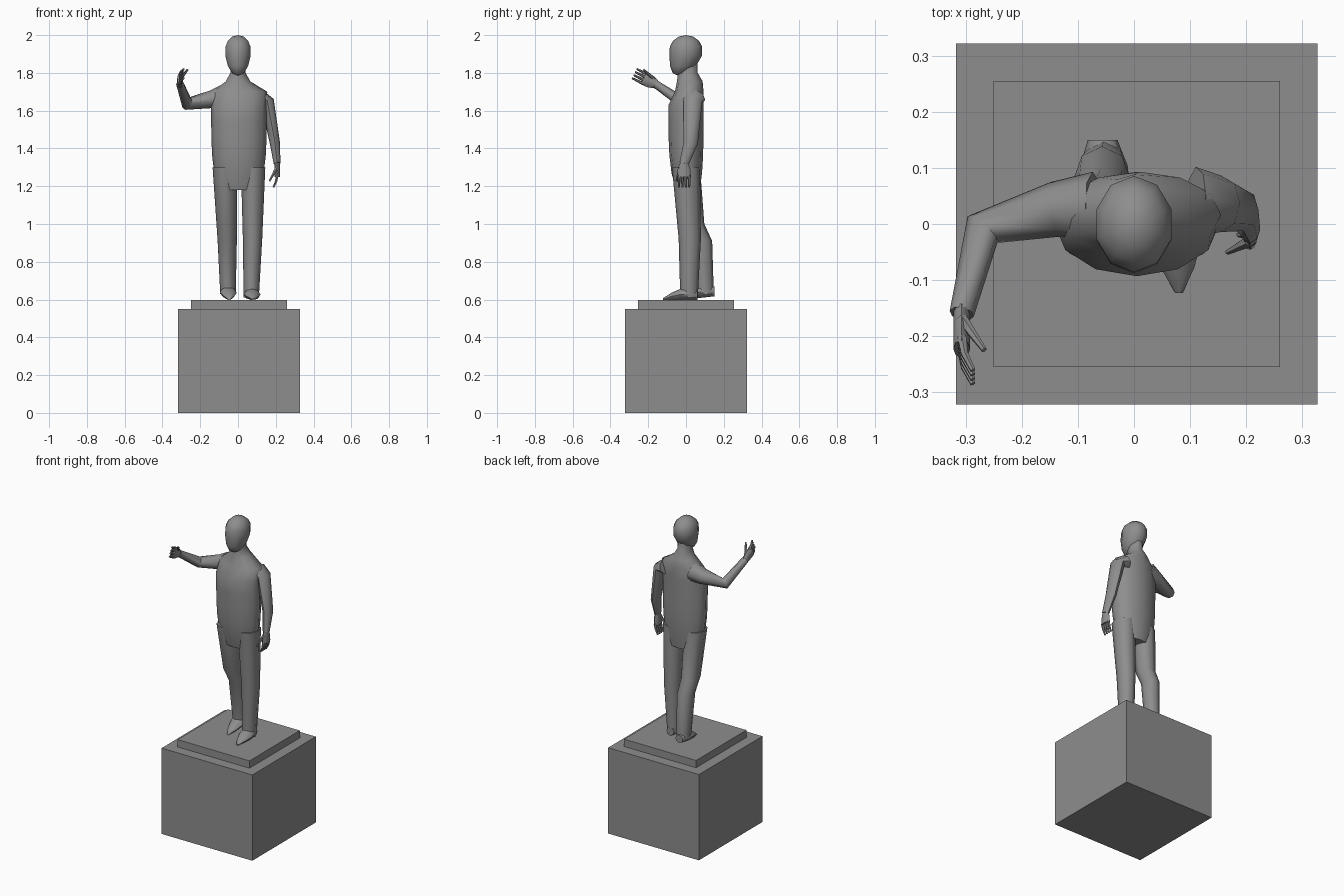
import bpy, bmesh
from math import sin, cos, tau, pi, radians
from mathutils import Vector

default_cube = bpy.data.objects.get("Cube")
if default_cube:
    bpy.data.objects.remove(default_cube, do_unlink=True)

RIGHTWARD, FORWARD, UP = Vector((1, 0, 0)), Vector((0, -1, 0)), Vector((0, 0, 1))

stone = bpy.data.materials.new("grey stone")
stone.use_nodes = True
stone.diffuse_color = (0.27, 0.27, 0.27, 1)
shader = stone.node_tree.nodes["Principled BSDF"]
shader.inputs["Base Color"].default_value = stone.diffuse_color


def finish(name, bm, smooth=True):
    """Turn the bmesh into a named stone object."""
    bmesh.ops.recalc_face_normals(bm, faces=bm.faces[:])
    mesh = bpy.data.meshes.new(name)
    bm.to_mesh(mesh)
    bm.free()
    mesh.materials.append(stone)
    obj = bpy.data.objects.new(name, mesh)
    bpy.context.collection.objects.link(obj)
    if smooth:
        bpy.ops.object.select_all(action='DESELECT')
        obj.select_set(True)
        bpy.context.view_layer.objects.active = obj
        bpy.ops.object.shade_smooth_by_angle(angle=radians(55))


def loft(bm, rows, side=RIGHTWARD, sides=8, axis=None):
    """Skin oval rings, each given as centre, half width and half depth."""
    centres = [Vector(row[0]) for row in rows]
    last = len(rows) - 1
    rings = []
    for i, (centre, width, depth) in enumerate(rows):
        along = axis or centres[min(i + 1, last)] - centres[max(i - 1, 0)]
        along = along.normalized()
        across = (side - along * along.dot(side)).normalized()
        outward = along.cross(across)
        angles = [tau * k / sides for k in range(sides)]
        rings.append([bm.verts.new(centres[i] + across * width * cos(angle)
                                   + outward * depth * sin(angle))
                      for angle in angles])
    for lower, upper in zip(rings, rings[1:]):
        for k in range(sides):
            j = (k + 1) % sides
            bm.faces.new((lower[k], lower[j], upper[j], upper[k]))
    bm.faces.new(rings[0][::-1])
    bm.faces.new(rings[-1])


def lofted_part(name, rows, **options):
    bm = bmesh.new()
    loft(bm, rows, **options)
    finish(name, bm)


def block(name, half, bottom, top):
    bm = bmesh.new()
    bmesh.ops.create_cube(bm, size=2)
    for vert in bm.verts:
        vert.co.x = vert.co.x * half + 0.005
        vert.co.y = vert.co.y * half
        vert.co.z = top if vert.co.z > 0 else bottom
    finish(name, bm, smooth=False)


def arm(name, joints, thick, thin, flatness, side):
    """A limb that tapers evenly from the first joint to the last."""
    rows = []
    for i, joint in enumerate(joints):
        radius = thick + (thin - thick) * i / (len(joints) - 1)
        rows.append((joint, radius, radius * flatness))
    lofted_part(name, rows, side=side)


def leg(name, joints):
    """A limb whose girth grows with height above the slab."""
    rows = []
    for joint in joints:
        radius = 0.04 + (joint[2] - 0.6) * 0.035
        rows.append((joint, radius, radius * 1.15))
    lofted_part(name, rows, axis=UP)


def foot(name, x, heel, toe, lift):
    """A wedge tapering to a pointed toe."""
    steps = 4
    rows = []
    for k in range(steps + 1):
        s = k / steps
        width = 0.045 * sin(pi * (0.2 + 0.75 * s))
        height = 0.032 * sin(pi * (0.3 + 0.65 * s))
        sole = 0.597 + lift * (1 - s)
        centre = (x + s * 0.01, heel + (toe - heel) * s, sole + height)
        rows.append((centre, width, height))
    lofted_part(name, rows, axis=FORWARD)


def hand(name, wrist, forward, thumbward, palmward):
    """Palm, four slightly curled fingers and a thumb."""
    forward, thumbward, palmward = [Vector(d).normalized()
                                    for d in (forward, thumbward, palmward)]

    def at(along, across, inward):
        return Vector(wrist) + forward * along + thumbward * across + palmward * inward

    bm = bmesh.new()
    palm = [(at(along, 0, 0), width, 0.015)
            for along, width in ((-0.01, 0.02), (0.03, 0.034), (0.07, 0.036))]
    loft(bm, palm, side=thumbward)
    for i in range(4):
        spread = (i - 1.5) * 0.018
        finger = []
        for k in range(3):
            radius = 0.009 - k * 0.002
            finger.append((at(0.06 + k * 0.033, spread, k * k * 0.005), radius, radius))
        loft(bm, finger, side=thumbward, sides=6)
    thumb = []
    for k in range(3):
        radius = 0.011 - k * 0.003
        thumb.append((at(0.02 + k * 0.036, 0.02 + k * 0.01, k * 0.02), radius, radius))
    loft(bm, thumb, side=thumbward, sides=6)
    finish(name, bm)


# Pedestal
block("pedestal", 0.322, 0, 0.55)
block("pedestal_slab", 0.255, 0.55, 0.597)

# Torso: a barrel narrowing at the hips, then sloping shoulders and a neck
torso = []
barrel_steps = 5
for k in range(barrel_steps + 1):
    s = k / barrel_steps
    pinch = (1 - s) ** 4
    centre = (0.005, 0.01 * pinch, 1.18 + s * 0.45)
    torso.append((centre, 0.147 - pinch * 0.04, 0.093 - pinch * 0.03))
torso += [((0.01, 0.017, 1.7), 0.145, 0.076),
          ((0, 0.02, 1.755), 0.065, 0.068),
          ((0, 0.01, 1.8), 0.04, 0.052),
          ((0, 0.01, 1.86), 0.04, 0.05)]
lofted_part("torso", torso, sides=12, axis=UP)

# Head: a faceted ball drawn down and forward into a chin
bm = bmesh.new()
bmesh.ops.create_uvsphere(bm, u_segments=10, v_segments=7, radius=1)
for vert in bm.verts:
    x, y, z = vert.co
    low = max(0, -z)
    vert.co = (x * 0.072, y * 0.088 - low * low * 0.04,
               1.92 + z * (0.08 if z > 0 else 0.135))
finish("head", bm)

# Lowered left arm
left_wrist = (0.207, -0.01, 1.32)
arm("left_arm", [(0.11, 0.04, 1.67), (0.155, 0.036, 1.65), (0.195, 0.025, 1.43), left_wrist],
    thick=0.045, thin=0.018, flatness=1.4, side=RIGHTWARD)
hand("left_hand", left_wrist, forward=-UP, thumbward=FORWARD, palmward=-RIGHTWARD)

# Raised right arm
right_wrist = (-0.307, -0.16, 1.74)
arm("right_arm", [(-0.07, 0.03, 1.68), (-0.14, 0.026, 1.66), (-0.27, -0.01, 1.637), right_wrist],
    thick=0.06, thin=0.021, flatness=1.05, side=UP)
hand("right_hand", right_wrist, forward=FORWARD * 2 + UP,
     thumbward=UP * 2 - FORWARD, palmward=RIGHTWARD)

# Legs and feet, the right one trailing
leg("left_leg", [(0.08, 0, 1.3), (0.077, 0.02, 0.92), (0.07, 0.016, 0.61)])
leg("right_leg", [(-0.07, 0, 1.3), (-0.06, 0.035, 1), (-0.057, 0.08, 0.91),
                  (-0.053, 0.1, 0.63)])
foot("left_foot", 0.07, heel=0.06, toe=-0.122, lift=0)
foot("right_foot", -0.056, heel=0.15, toe=-0.035, lift=0.02)
